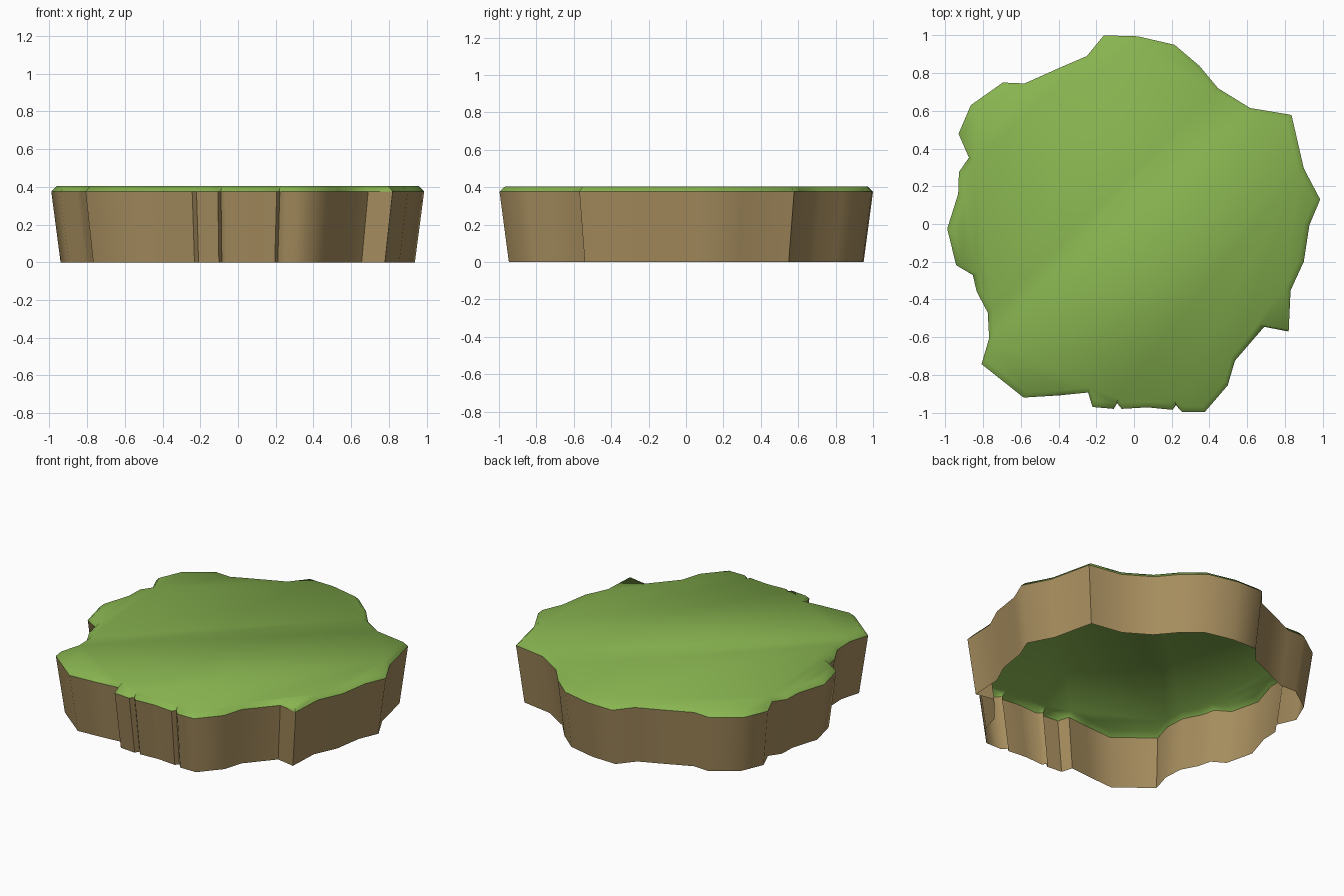
import bpy, bmesh, math

if "Cube" in bpy.data.objects:
    bpy.data.objects.remove(bpy.data.objects["Cube"])

# Island outline, clockwise from the back
OUT = [(-.16, 1), (.02, .995), (.215, .95), (.345, .84), (.445, .72), (.615, .615),
       (.835, .578), (.90, .295), (.987, .13), (.93, -.005), (.90, -.2), (.83, -.352),
       (.82, -.57), (.69, -.545), (.535, -.725), (.497, -.855), (.375, -.997),
       (.255, -.997), (.222, -.96), (.205, -.985), (.07, -.972), (-.065, -.98),
       (-.09, -.95), (-.107, -.98), (-.22, -.97), (-.243, -.893), (-.39, -.908),
       (-.585, -.92), (-.808, -.743), (-.768, -.605), (-.775, -.47), (-.833, -.36),
       (-.855, -.27), (-.943, -.218), (-.99, -.025), (-.932, .16), (-.928, .275),
       (-.875, .352), (-.93, .478), (-.865, .63), (-.695, .75), (-.58, .745),
       (-.39, .83), (-.25, .89)][::-1]


def material(name, rgb):
    m = bpy.data.materials.new(name)
    m.diffuse_color = (*rgb, 1)
    m.use_nodes = True
    m.node_tree.nodes["Principled BSDF"].inputs["Base Color"].default_value = m.diffuse_color
    return m


def shell(name, rings, mat, cap=False, angle=40):
    """Stack scaled copies of the outline; rings = [(scale, z), ...]."""
    bm = bmesh.new()
    loops = [[bm.verts.new((x * s, y * s, z)) for x, y in OUT] for s, z in rings]
    n = len(OUT)
    for a, b in zip(loops, loops[1:]):
        for i in range(n):
            j = (i + 1) % n
            bm.faces.new((a[i], a[j], b[j], b[i]))
    if cap:
        bm.faces.new(loops[-1])
    me = bpy.data.meshes.new(name)
    bm.to_mesh(me)
    bm.free()
    me.materials.append(mat)
    ob = bpy.data.objects.new(name, me)
    bpy.context.collection.objects.link(ob)
    bpy.ops.object.select_all(action='DESELECT')
    ob.select_set(True)
    bpy.context.view_layer.objects.active = ob
    bpy.ops.object.shade_smooth_by_angle(angle=math.radians(angle))
    return ob


# Soil wall, open underneath and flaring upward
shell("soil_wall", [(.95, 0), (1, .376)], material("soil brown", (.381, .266, .112)), angle=60)
# Grass top with a bevelled lip
shell("grass_top", [(1, .376), (.97, .404)], material("grass green", (.246, .456, .08)), cap=True, angle=80)
